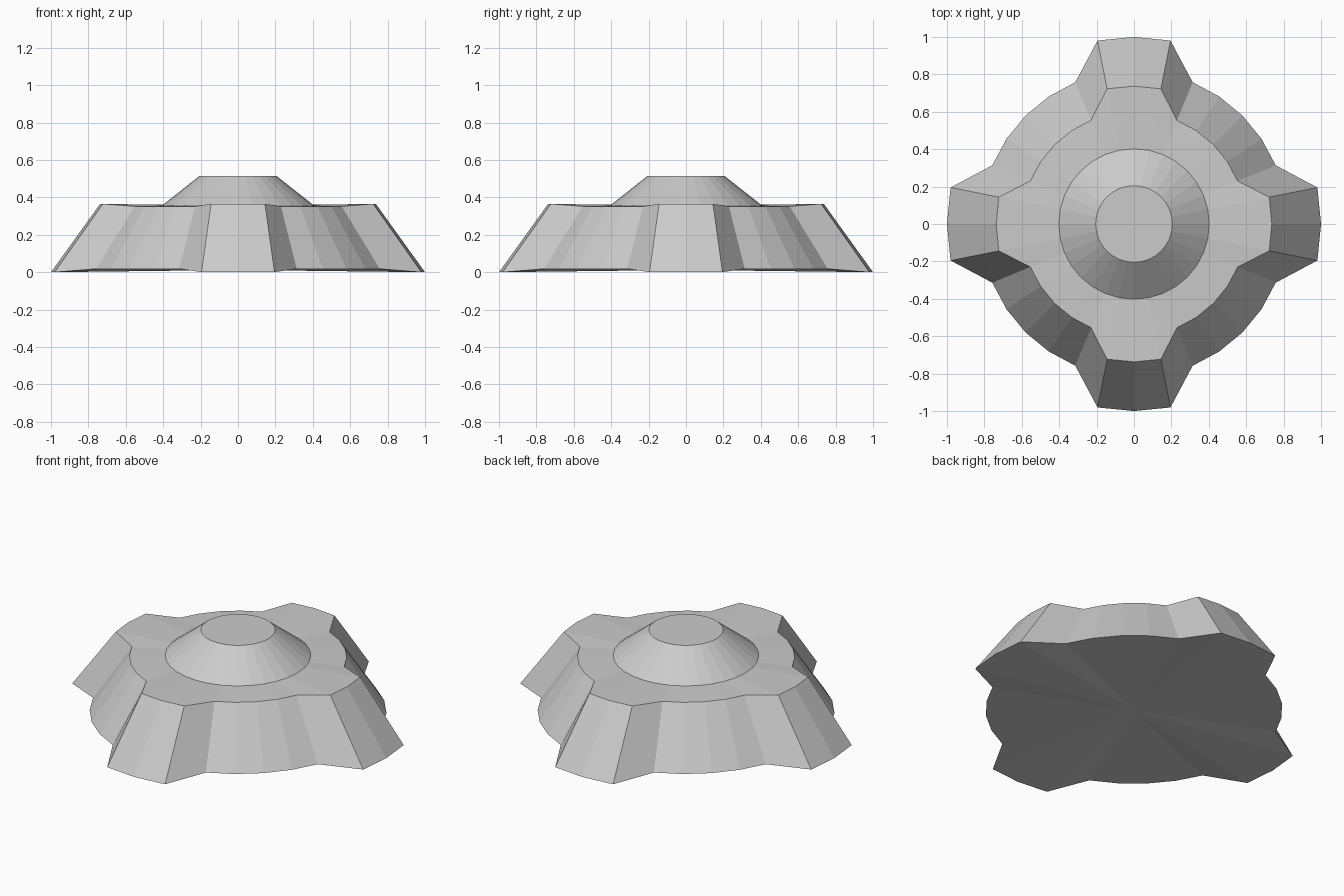
import bpy, bmesh
from math import cos, sin, pi

if "Cube" in bpy.data.objects:
    bpy.data.objects.remove(bpy.data.objects["Cube"])

SIDES = 32


def lobed_ring(r_lobe, z_lobe, r_valley, z_valley):
    """Ring with four three-point lobes, one on each axis."""
    pts = []
    for i in range(SIDES):
        lobe = i % 8 in (7, 0, 1)
        r, z = (r_lobe, z_lobe) if lobe else (r_valley, z_valley)
        a = 2 * pi * i / SIDES
        pts.append((r * cos(a), r * sin(a), z))
    return pts


def loft(name, rings, bottom_z, top_z):
    """Skin stacked rings and close both ends with triangle fans."""
    bm = bmesh.new()
    loops = [[bm.verts.new(p) for p in ring] for ring in rings]
    low = bm.verts.new((0, 0, bottom_z))
    high = bm.verts.new((0, 0, top_z))
    for i in range(SIDES):
        j = (i + 1) % SIDES
        for a, b in zip(loops, loops[1:]):
            bm.faces.new((a[i], a[j], b[j], b[i]))
        bm.faces.new((low, loops[0][j], loops[0][i]))
        bm.faces.new((high, loops[-1][i], loops[-1][j]))
    mesh = bpy.data.meshes.new(name)
    bm.to_mesh(mesh)
    bm.free()
    obj = bpy.data.objects.new(name, mesh)
    bpy.context.collection.objects.link(obj)
    return obj


# Flared lobed base; the valleys sit slightly inside the lobe heights
loft("lobed_base",
     [lobed_ring(1.0, 0.0, 0.82, 0.018),
      lobed_ring(0.737, 0.365, 0.60, 0.352),
      lobed_ring(0.40, 0.36, 0.40, 0.36)],
     0.012, 0.36)

# Truncated cone on top, slightly sunk into the base
loft("centre_cone",
     [lobed_ring(0.406, 0.357, 0.406, 0.357),
      lobed_ring(0.205, 0.515, 0.205, 0.515)],
     0.357, 0.515)
